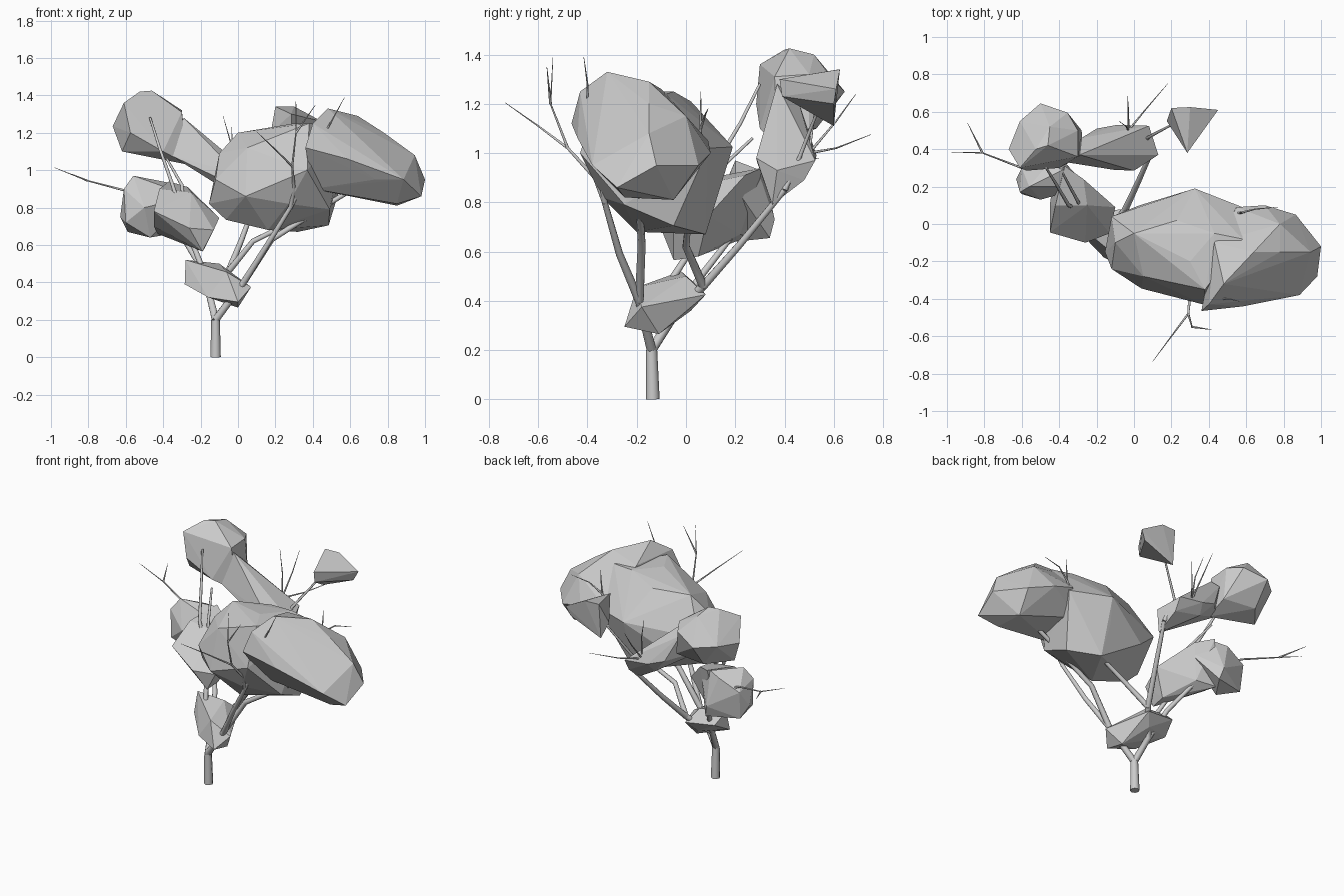
import bpy, bmesh


def bake(ob, name):
    """Evaluate an object and replace it with a plain mesh object."""
    dg = bpy.context.evaluated_depsgraph_get()
    me = bpy.data.meshes.new_from_object(ob.evaluated_get(dg))
    bpy.data.objects.remove(ob)
    new = bpy.data.objects.new(name, me)
    bpy.context.collection.objects.link(new)
    return new


def hull(name, pts):
    """Faceted clump: convex hull of a few corner points."""
    bm = bmesh.new()
    for p in pts:
        bm.verts.new(p)
    bmesh.ops.convex_hull(bm, input=bm.verts[:])
    bmesh.ops.delete(bm, geom=[v for v in bm.verts if not v.link_faces], context='VERTS')
    bmesh.ops.recalc_face_normals(bm, faces=bm.faces[:])
    me = bpy.data.meshes.new(name)
    bm.to_mesh(me)
    bm.free()
    ob = bpy.data.objects.new(name, me)
    bpy.context.collection.objects.link(ob)
    return ob


def clump(name, first, second):
    """Two hulls merged into one skin."""
    a, b = hull(name + "_a", first), hull(name + "_b", second)
    mod = a.modifiers.new("merge", 'BOOLEAN')
    mod.operation, mod.solver, mod.object = 'UNION', 'EXACT', b
    bpy.context.view_layer.update()
    bake(a, name)
    bpy.data.objects.remove(b)


def branches(name, paths, r0, r1):
    """Tapered tubes along point paths."""
    cu = bpy.data.curves.new(name, 'CURVE')
    cu.dimensions, cu.bevel_depth, cu.bevel_resolution = '3D', 1.0, 2
    cu.use_fill_caps = True
    for path in paths:
        sp = cu.splines.new('POLY')
        sp.points.add(len(path) - 1)
        for i, p in enumerate(path):
            sp.points[i].co = (*p, 1)
            sp.points[i].radius = r0 + (r1 - r0) * i / (len(path) - 1)
    ob = bpy.data.objects.new(name, cu)
    bpy.context.collection.objects.link(ob)
    bpy.context.view_layer.update()
    ob = bake(ob, name)
    for f in ob.data.polygons:
        f.use_smooth = len(f.vertices) == 4


# Trunk and the two main forks
fork = (-.12, -.14, .2)
left_node, right_node = (-.155, -.05, .34), (.03, -.19, .4)
back_node = (-.05, .07, .46)
branches("trunk", [[(-.12, -.135, 0), fork]], .028, .023)
branches("forks", [[fork, left_node, back_node], [fork, right_node]], .021, .018)

# Limbs carrying the foliage
branches("limbs", [
    [right_node, (.15, -.27, .59), (.28, -.33, .8)],
    [right_node, (.18, -.18, .63), (.45, -.19, .8), (.65, -.2, .92)],
    [back_node, (.02, .22, .63), (.1, .4, .85)],
    [back_node, (.08, 0, .62), (.3, .01, .73)],
    [left_node, (-.2, -.05, .5), (-.28, .08, .7)],
    [left_node, (-.21, .06, .5), (-.32, .2, .68)],
], .018, .012)

# Thinner upper branches
branches("upper_branches", [
    [(.28, -.33, .8), (.3, -.37, .9), (.29, -.48, 1.02)],
    [(.28, -.33, .8), (.38, -.36, 1.0), (.46, -.4, 1.19)],
    [(.3, .01, .73), (.45, .04, .9), (.57, .06, 1.1)],
    [(.65, -.2, .92), (.78, -.18, 1.0), (.9, -.2, .97)],
    [(.1, .4, .85), (.07, .46, .98), (.2, .53, 1.16)],
    [(.1, .4, .85), (.04, .45, .93), (-.03, .5, 1.0)],
    [(-.28, .08, .7), (-.35, .1, .92), (-.42, .22, 1.12), (-.47, .3, 1.28)],
    [(-.28, .08, .7), (-.3, .12, .92), (-.38, .27, 1.06)],
    [(-.32, .2, .68), (-.45, .27, .82), (-.6, .3, .89)],
], .012, .006)

# Bare twigs
branches("twigs", [
    [(.29, -.48, 1.02), (.2, -.6, 1.11), (.1, -.735, 1.205)],
    [(.29, -.48, 1.02), (.31, -.55, 1.2), (.31, -.54, 1.39)],
    [(.31, -.55, 1.2), (.415, -.565, 1.35)],
    [(.46, -.4, 1.19), (.51, -.4, 1.28), (.57, -.415, 1.39)],
    [(.57, .06, 1.1), (.65, .08, 1.16), (.77, .09, 1.18)],
    [(.57, .06, 1.1), (.58, .06, 1.25)],
    [(-.03, .5, 1.0), (.06, .61, 1.02), (.18, .75, 1.075)],
    [(-.03, .5, 1.0), (-.03, .61, 1.13), (-.035, .69, 1.24)],
    [(-.03, .5, 1.0), (-.04, .52, 1.15), (-.08, .55, 1.29)],
    [(-.6, .3, .89), (-.81, .38, .945), (-.985, .385, 1.015)],
    [(-.81, .38, .945), (-.89, .54, .98)],
], .006, .001)

# Large right-hand foliage
clump("large_foliage", [
    (-.155, -.15, .82), (-.12, -.24, .95), (-.12, .04, .98), (-.1, -.1, 1.09),
    (0, -.05, 1.2), (.04, -.345, .86), (.05, -.28, 1.12), (.27, -.34, .82),
    (.23, .02, 1.21), (.3, -.2, 1.25), (.325, .19, 1.025), (.3, .14, .87),
    (-.065, -.15, .735), (.16, -.2, .68), (.32, .08, .67), (.485, -.05, .705),
    (.49, -.25, .79), (.58, .09, 1.02), (.03, .1, .85), (.37, -.43, 1.0),
    (.43, -.05, 1.25), (.38, -.35, 1.25), (.58, -.08, 1.24),
], [
    (.48, -.32, 1.33), (.43, -.1, 1.26), (.64, -.15, 1.29), (.4, -.43, 1.25),
    (.36, -.465, 1.12), (.585, -.44, 1.06), (.735, -.37, .95), (.885, -.38, .95),
    (.78, -.15, 1.2), (.945, -.15, 1.08), (1, -.12, .95), (.98, -.28, .86),
    (.85, -.05, .81), (.85, -.25, .82), (.865, .05, .95), (.7, .1, 1.0),
    (.55, .09, 1.05), (.45, 0, .92), (.4, -.3, .9), (.78, 0, 1.15),
])

# Upper left foliage with its neck towards the back
clump("upper_left_foliage", [
    (-.67, .4, 1.235), (-.61, .3, 1.36), (-.61, .55, 1.25), (-.525, .4, 1.42),
    (-.46, .42, 1.425), (-.45, .52, 1.4), (-.5, .645, 1.25), (-.355, .595, 1.3),
    (-.3, .5, 1.32), (-.3, .36, 1.31), (-.575, .285, 1.2), (-.62, .38, 1.1),
    (-.4, .3, 1.1), (-.27, .37, 1.03), (-.28, .5, 1.1), (-.5, .53, 1.1),
], [
    (-.36, .33, 1.08), (-.29, .37, 1.28), (-.28, .46, 1.2), (-.11, .4, 1.09),
    (-.2, .51, 1.03), (-.09, .53, .99), (.08, .525, .97), (.13, .37, .93),
    (.1, .35, .79), (.08, .48, .89), (-.11, .29, .96), (0, .285, .98), (-.11, .48, .93),
])

# Lower left foliage
clump("lower_left_foliage", [
    (-.63, .24, .75), (-.61, .17, .9), (-.56, .2, .97), (-.46, .32, .92),
    (-.6, .3, .85), (-.38, .29, .935), (-.25, .2, .86), (-.38, .34, .655),
    (-.47, .2, .64), (-.59, .28, .67), (-.4, .36, .73), (-.5, .13, .8), (-.6, .16, .72),
], [
    (-.45, -.045, .78), (-.45, .1, .7), (-.42, .1, .9), (-.37, .31, .94),
    (-.27, .24, .91), (-.25, .1, .88), (-.1, .09, .745), (-.13, -.05, .68),
    (-.19, -.05, .565), (-.26, -.1, .69), (-.18, .05, .58), (-.3, .22, .67),
    (-.35, .02, .67), (-.43, .25, .66),
])

# Small clumps: around the fork, and at the back right tip
hull("fork_foliage", [
    (-.28, -.02, .52), (-.285, -.05, .39), (-.16, -.18, .32), (0, -.25, .295),
    (.07, -.18, .375), (-.06, -.2, .455), (-.1, 0, .5), (-.05, .08, .425),
    (-.1, .02, .36), (0, -.11, .265), (-.25, .06, .45),
])
hull("back_tip_foliage", [
    (.2, .62, 1.34), (.3, .625, 1.34), (.45, .61, 1.26), (.285, .38, 1.3),
    (.285, .39, 1.23), (.175, .55, 1.2), (.2, .6, 1.11), (.42, .6, 1.2),
])
